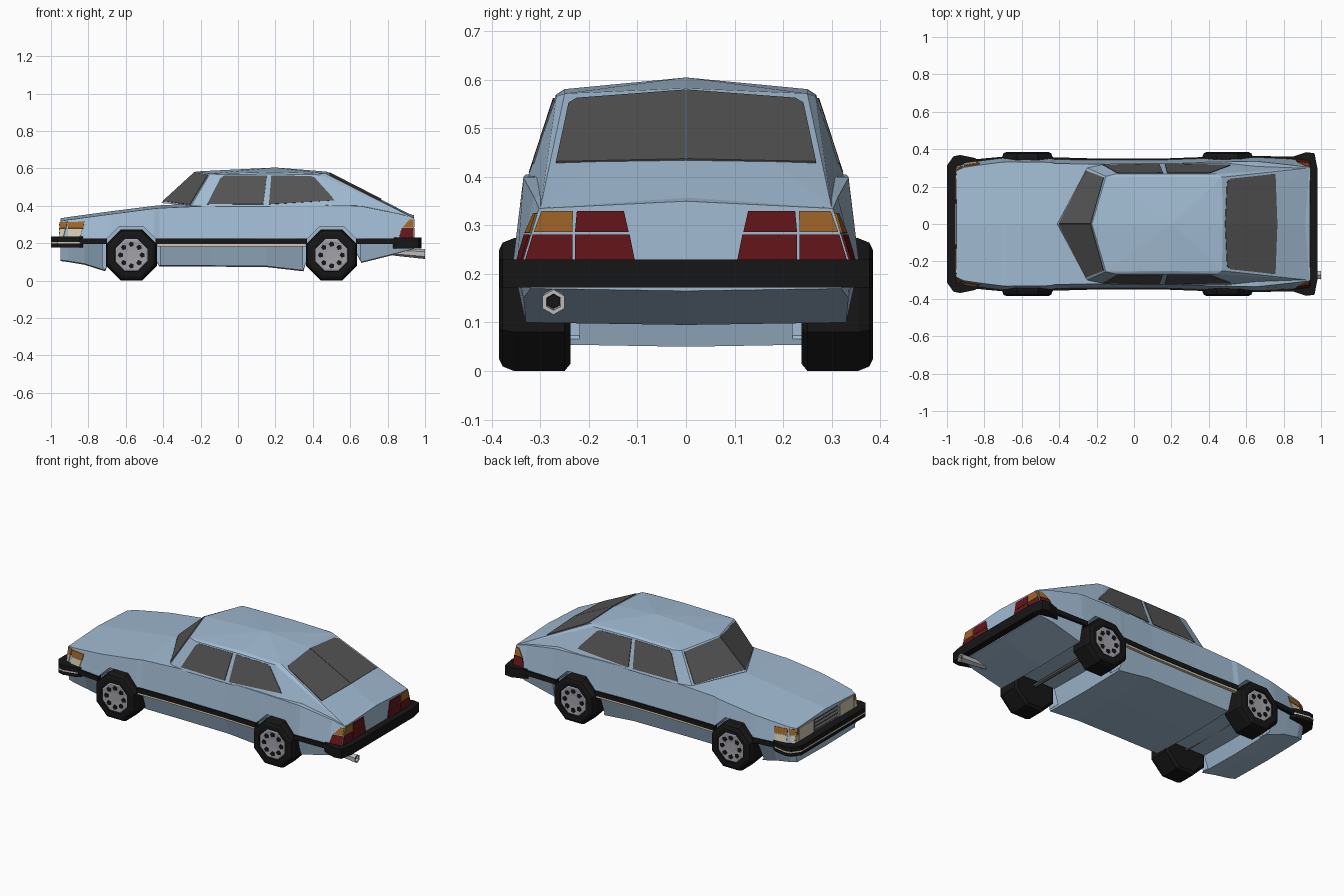
import bpy, bmesh, math
from mathutils import Vector, Matrix
from mathutils.bvhtree import BVHTree

if "Cube" in bpy.data.objects:
    bpy.data.objects.remove(bpy.data.objects["Cube"])

COLORS = {"paint": (.36, .50, .65), "glass": (.09, .09, .09), "black": (.008, .008, .008),
          "amber": (.35, .13, .02), "red": (.13, .008, .01), "cream": (.65, .58, .42),
          "alloy": (.36, .36, .40), "chrome": (.5, .5, .5)}
MATS = {}
for key, col in COLORS.items():
    MATS[key] = bpy.data.materials.new(key)
    MATS[key].diffuse_color = (*col, 1)


def finish(bm, name, color):
    bmesh.ops.recalc_face_normals(bm, faces=bm.faces[:])
    me = bpy.data.meshes.new(name)
    bm.to_mesh(me)
    bm.free()
    ob = bpy.data.objects.new(name, me)
    bpy.context.collection.objects.link(ob)
    me.materials.append(MATS[color])
    return ob


def loft(name, rings, color):
    bm = bmesh.new()
    vs = [[bm.verts.new(p) for p in r] for r in rings]
    n = len(vs[0])
    for a, b in zip(vs, vs[1:]):
        for i in range(n):
            j = (i + 1) % n
            bm.faces.new((a[i], a[j], b[j], b[i]))
    bm.faces.new(vs[0])
    bm.faces.new(vs[-1])
    return finish(bm, name, color)


def slab(name, plan, z0, z1, color):
    return loft(name, [[(x, y, z) for x, y in plan] for z in (z0, z1)], color)


def lathe_y(name, profile, cx, cz, side, color, n=8, cy=0):
    rings = []
    for r, y in profile:
        angs = [2 * math.pi * (i + .5) / n for i in range(n)]
        rings.append([(cx + r * math.cos(a), side * (y + cy), cz + r * math.sin(a)) for a in angs])
    return loft(name, rings, color)


# Lower body: x, bottom half width, bottom z, widest half width, shoulder z
stations = [(-.95, .28, .11, .305, .318), (-.91, .29, .105, .325, .325), (-.82, .29, .09, .338, .337),
            (-.71, .27, .055, .352, .352), (-.68, .27, .13, .354, .356), (-.45, .27, .13, .352, .385),
            (-.42, .30, .08, .345, .388), (-.15, .30, .08, .342, .40), (.15, .30, .078, .343, .405),
            (.35, .29, .055, .35, .405), (.38, .28, .155, .352, .405), (.63, .31, .155, .357, .40),
            (.66, .33, .10, .357, .398), (.86, .335, .15, .348, .358), (.94, .32, .17, .338, .335)]
rings = []
for x, yb, zb, ym, zs in stations:
    ys = ym - (.035 if x > .8 else .022)
    half = [(yb, zb), (ym, .22), (ys, zs)]
    rings.append([(x, 0, zb - .005)] + [(x, y, z) for y, z in half] + [(x, 0, zs + .015)]
                 + [(x, -y, z) for y, z in reversed(half)])
body = loft("lower_body", rings, "paint")

# Cabin and fastback: convex shell over mirrored corner points
bm = bmesh.new()
for x, y, z in [(-.41, 0, .415), (-.25, .30, .40), (-.15, .322, .395), (.5, .326, .40), (.935, .30, .337),
                (.935, 0, .347), (-.225, 0, .584), (-.15, .255, .572), (-.10, .267, .567), (.2, .268, .57),
                (.2, .25, .581), (.44, .267, .566), (.47, .25, .572), (.2, 0, .605), (.475, 0, .583)]:
    for s in ((1, -1) if y else (1,)):
        bm.verts.new((x, s * y, z))
bmesh.ops.convex_hull(bm, input=bm.verts[:])
loose = [v for v in bm.verts if not v.link_faces]
bmesh.ops.delete(bm, geom=loose, context="VERTS")
cabin = finish(bm, "cabin", "paint")

TREES = []
for ob in (body, cabin):
    TREES.append(BVHTree.FromPolygons([v.co[:] for v in ob.data.vertices],
                                      [p.vertices[:] for p in ob.data.polygons]))

AXES = {"side": (lambda a, b: (a, 2, b), (0, -1, 0)), "top": (lambda a, b: (a, b, 2), (0, 0, -1)),
        "rear": (lambda a, b: (2, a, b), (-1, 0, 0)), "nose": (lambda a, b: (-2, a, b), (1, 0, 0))}


def panel(name, view, pts, color, lift=.004):
    """Thin panel laid onto the bodywork, on both sides of the car."""
    place, d = AXES[view]
    hits, normal = [], Vector()
    for a, b in pts:
        found = [t.ray_cast(Vector(place(a, b)), Vector(d)) for t in TREES]
        found = [h for h in found if h[0] is not None]
        if found:
            h = min(found, key=lambda q: q[3])
            hits.append(h[0])
            normal += h[1] if h[1].dot(Vector(d)) < 0 else -h[1]
    normal.normalize()
    for s, tag in ((1, "left"), (-1, "right")):
        m = Matrix.Scale(s, 4, (0, 1, 0)) if s > 0 else Matrix.Diagonal((1, -1, 1, 1))
        loft(f"{name}_{tag}", [[m @ (p + normal * k) for p in hits] for k in (-.004, lift)], color)


# Glass
panel("windscreen", "top", [(-.40, .001), (-.255, .285), (-.16, .248), (-.23, .001)], "glass")
panel("rear_window", "top", [(.487, .001), (.497, .225), (.515, .242), (.755, .268), (.765, .001)], "glass")
panel("front_side_window", "side", [(-.165, .408), (.135, .408), (.155, .562), (-.075, .56), (-.095, .545)], "glass")
panel("rear_side_window", "side", [(.165, .408), (.515, .428), (.50, .45), (.41, .55), (.39, .558), (.178, .562)], "glass")

# Lamps and grille
panel("tail_lamp_inner_top", "rear", [(.128, .33), (.225, .33), (.229, .286), (.118, .286)], "red")
panel("tail_lamp_inner_low", "rear", [(.116, .281), (.229, .281), (.229, .225), (.105, .225)], "red")
panel("tail_indicator", "rear", [(.233, .33), (.298, .33), (.314, .286), (.234, .286)], "amber")
panel("tail_lamp_outer", "rear", [(.234, .281), (.316, .281), (.333, .225), (.234, .225)], "red")
panel("tail_indicator_side", "side", [(.88, .284), (.937, .284), (.937, .325), (.915, .325)], "amber")
panel("tail_lamp_side", "side", [(.86, .226), (.937, .226), (.937, .28), (.875, .28)], "red")
panel("headlamp", "nose", [(.13, .235), (.262, .235), (.262, .312), (.13, .312)], "cream")
panel("front_indicator", "nose", [(.266, .28), (.291, .28), (.283, .314), (.266, .314)], "amber")
panel("front_corner_lamp", "nose", [(.266, .235), (.30, .235), (.292, .276), (.266, .276)], "cream")
for a, b in ((-.948, -.912), (-.908, -.822)):
    panel("indicator_side", "side", [(a, .28), (b - .005, .28), (b, .315), (a, .313)], "amber")
    panel("corner_lamp_side", "side", [(a, .235), (b - .02, .235), (b - .01, .276), (a, .276)], "cream")
panel("grille", "nose", [(.001, .24), (.115, .24), (.115, .31), (.001, .31)], "glass", .002)
for i in range(3):
    z = .25 + i * .022
    panel("grille_bar", "nose", [(.001, z), (.11, z), (.11, z + .009), (.001, z + .009)], "chrome", .008)

# Bumpers with bright trim
def both(half):
    return half + [(x, -y) for x, y in reversed(half)]

front = [(-.83, .335), (-.85, .352), (-.93, .368), (-.965, .36), (-1, .31)]
rear = [(.83, .345), (.85, .36), (.92, .384), (.965, .378), (.98, .30)]
slab("front_bumper", both(front), .178, .235, "black")
slab("front_bumper_trim", both([(x * 1.001, y * 1.004) for x, y in front]), .2, .208, "cream")
slab("rear_bumper", both(rear), .172, .23, "black")

# Side rubbing strips
for s, tag in ((1, "left"), (-1, "right")):
    for part, pts in (("front", [(-.86, .345), (-.70, .36)]), ("door", [(-.44, .357), (-.2, .35), (.15, .35), (.37, .358)]),
                      ("rear", [(.63, .364), (.86, .36)])):
        plan = lambda k: [(x, s * (y - k)) for x, y in pts] + [(x, s * (y - .03)) for x, y in reversed(pts)]
        slab(f"{part}_strip_{tag}", plan(0), .196, .225, "black")
        if part == "door":
            slab(f"{part}_strip_trim_{tag}", plan(.003), .184, .196, "cream")

# Wheels and arch openings
for cx, axle in ((-.57, "front"), (.5, "rear")):
    for s, tag in ((1, "left"), (-1, "right")):
        cut = lathe_y("arch_cutter", [(.166, .22), (.166, .5)], cx, .137, s, "paint")
        mod = body.modifiers.new("arch", "BOOLEAN")
        mod.operation, mod.object, mod.solver = "DIFFERENCE", cut, "EXACT"
        bpy.context.view_layer.objects.active = body
        bpy.ops.object.modifier_apply(modifier=mod.name)
        bpy.data.objects.remove(cut)
        lathe_y(f"{axle}_tyre_{tag}", [(.132, .238), (.148, .25), (.148, .355), (.138, .378), (.122, .385),
                                       (.094, .385), (.09, .37)], cx, .137, s, "black")
        lathe_y(f"{axle}_rim_{tag}", [(.093, .36), (.093, .377), (.085, .38), (.03, .376)], cx, .137, s, "alloy")
        for i in range(8):
            a = i * math.pi / 4
            lathe_y(f"{axle}_rim_slot_{tag}", [(.015, .365), (.015, .3825)], cx + .058 * math.cos(a),
                    .137 + .058 * math.sin(a), s, "black", 5)
    lathe_y(f"{axle}_axle", [(.012, -.25), (.012, .25)], cx, .137, 1, "glass", 6)

# Exhaust pipe
def tube(name, prof, color):
    loft(name, [[(x, -.273 + r * math.sin(i * math.pi / 3), z + r * math.cos(i * math.pi / 3))
                 for i in range(6)] for x, z, r in prof], color)

tube("exhaust", [(.76, .16, .014), (.85, .152, .02), (1, .142, .026), (1, .142, .017), (.97, .144, .016)], "chrome")
tube("exhaust_bore", [(.968, .144, .015), (.985, .143, .015)], "black")

for m in bpy.data.materials:
    if m.users and not m.is_grease_pencil:
        m.use_nodes = True
        m.node_tree.nodes["Principled BSDF"].inputs["Base Color"].default_value = m.diffuse_color
